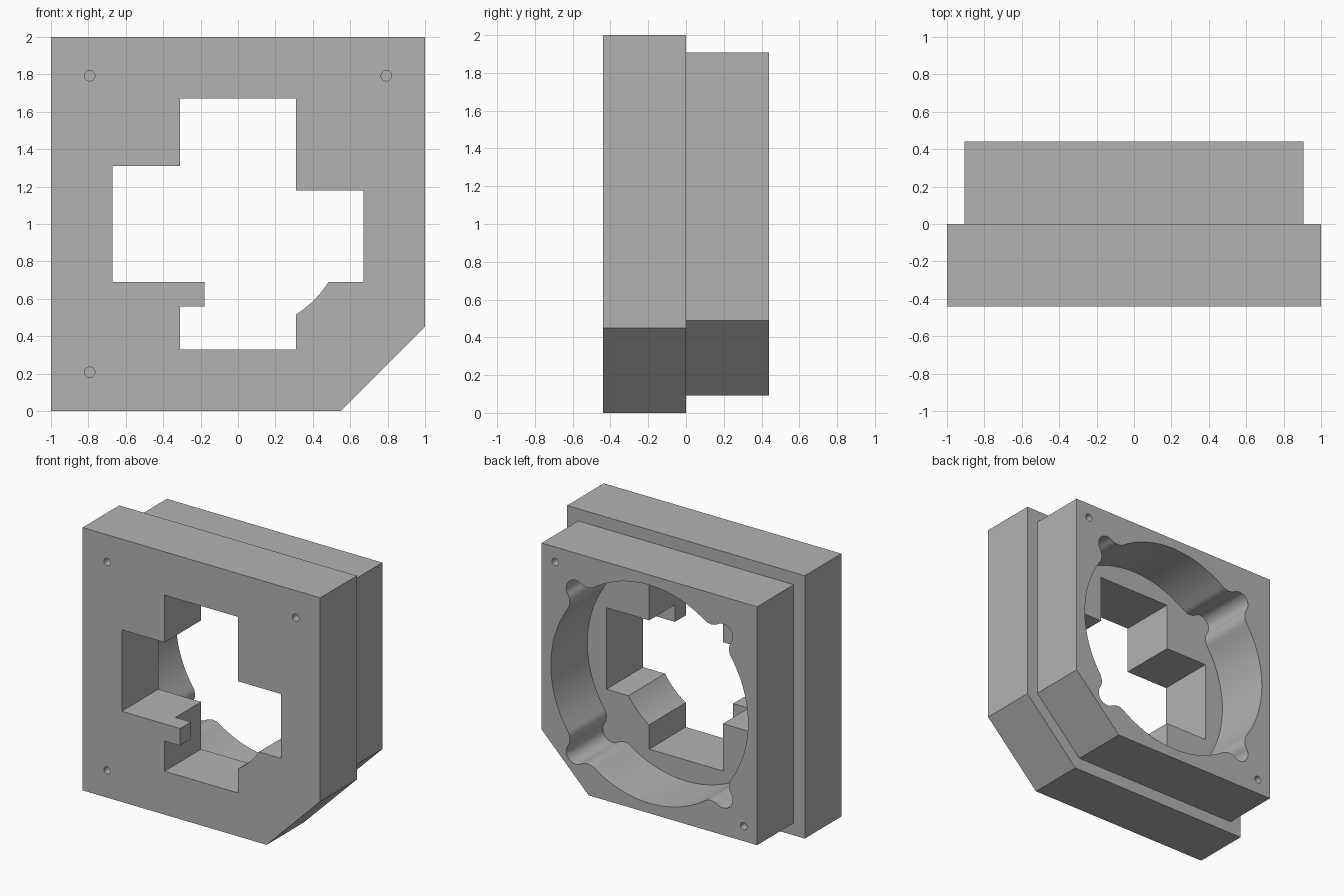
import bpy, bmesh
from math import sin, cos, acos, atan2, hypot, pi, radians
from mathutils import Vector

if "Cube" in bpy.data.objects:
    bpy.data.objects.remove(bpy.data.objects["Cube"], do_unlink=True)

grey = bpy.data.materials.new("neutral_grey")
grey.use_nodes = True
grey.diffuse_color = (0.45, 0.45, 0.45, 1)
grey.node_tree.nodes["Principled BSDF"].inputs["Base Color"].default_value = (0.45, 0.45, 0.45, 1)

CENTRE_Z = 1.0


def prism(name, outline, y0, y1):
    """Extrude an outline of (x, height from centre) points from y0 to y1."""
    bm = bmesh.new()
    verts = [bm.verts.new((x, y0, CENTRE_Z + z)) for x, z in outline]
    face = bm.faces.new(verts)
    moved = bmesh.ops.extrude_face_region(bm, geom=[face])["geom"]
    bmesh.ops.translate(bm, vec=(0, y1 - y0, 0),
                        verts=[v for v in moved if isinstance(v, bmesh.types.BMVert)])
    bmesh.ops.recalc_face_normals(bm, faces=bm.faces)
    mesh = bpy.data.meshes.new(name)
    bm.to_mesh(mesh)
    bm.free()
    mesh.materials.append(grey)
    obj = bpy.data.objects.new(name, mesh)
    bpy.context.collection.objects.link(obj)
    return obj


def arc(cx, cz, r, a0, a1, n):
    return [(cx + r * cos(a0 + (a1 - a0) * i / n), cz + r * sin(a0 + (a1 - a0) * i / n))
            for i in range(n + 1)]


def combine(target, tool, operation):
    """Apply a boolean and discard the tool."""
    mod = target.modifiers.new("boolean", "BOOLEAN")
    mod.solver = "EXACT"
    mod.operation = operation
    mod.object = tool
    bpy.context.view_layer.objects.active = target
    bpy.ops.object.modifier_apply(modifier=mod.name)
    bpy.data.objects.remove(tool, do_unlink=True)


def plate(name, half, chamfer, y0, y1):
    """Square plate with its lower +x corner cut off."""
    return prism(name, [(-half, -half), (half - chamfer, -half), (half, chamfer - half),
                        (half, half), (-half, half)], y0, y1)


def box_outline(x0, x1, z0, z1):
    return [(x0, z0), (x1, z0), (x1, z1), (x0, z1)]


def bore_outline(R, lobe_d, lobe_r, fillet):
    """Round bore with four corner lobes, blended by rounded shoulders."""
    spread = acos(((R + fillet) ** 2 + lobe_d ** 2 - (lobe_r + fillet) ** 2)
                  / (2 * (R + fillet) * lobe_d))
    # one lobe, laid out on the +x axis
    fx, fz = (R + fillet) * cos(spread), (R + fillet) * sin(spread)
    to_lobe = atan2(-fz, lobe_d - fx)
    lobe_a = to_lobe + pi
    shoulder = arc(fx, fz, fillet, to_lobe, spread - pi, 10)
    lower = [(x, -z) for x, z in reversed(shoulder)]
    lobe = lower + arc(lobe_d, 0, lobe_r, -lobe_a, lobe_a, 20)[1:-1] + shoulder
    points = []
    for k in range(4):
        a = pi / 4 + k * pi / 2
        points += [(x * cos(a) - z * sin(a), x * sin(a) + z * cos(a)) for x, z in lobe]
        points += arc(0, 0, R, a + spread, a + pi / 2 - spread, 24)[1:-1]
    return points


DEPTH, TAB = 0.44, 0.13
ARM, REACH, ROUND = 0.31, 0.67, 0.575

# Front plate with a cross opening, one inner corner rounded out
front = plate("front_plate", 1.0, 0.45, -DEPTH, 0)
edge = (ROUND ** 2 - ARM ** 2) ** 0.5
corner_a = atan2(ARM, edge)
cross = [(REACH, -ARM), (REACH, ARM), (ARM, ARM), (ARM, REACH), (-ARM, REACH), (-ARM, ARM),
         (-REACH, ARM), (-REACH, -ARM), (-ARM, -ARM), (-ARM, -REACH), (ARM, -REACH)]
cross += arc(0, 0, ROUND, corner_a - pi / 2, -corner_a, 16)
combine(front, prism("cross_cutter", cross, -0.6, 0.2), "DIFFERENCE")

# Thin tabs at the front of the opening
for tab in (box_outline(ARM, REACH, 0.18, ARM), box_outline(-ARM, -0.18, -0.44, -ARM)):
    combine(front, prism("tab", tab, -DEPTH, TAB - DEPTH), "UNION")

# Back plate with the lobed bore
back = plate("back_plate", 0.907, 0.395, 0, DEPTH)
combine(back, prism("bore_cutter", bore_outline(0.83, 0.877, 0.08, 0.1), -0.2, 0.6), "DIFFERENCE")

# Blind screw holes
HOLE, HOLE_R, HOLE_DEPTH = 0.793, 0.028, 0.2
for target, face_y, inward, spots in (
        (front, -DEPTH, 1, ((-1, 1), (1, 1), (-1, -1))),
        (back, DEPTH, -1, ((1, 1), (-1, -1)))):
    for sx, sz in spots:
        ring = arc(sx * HOLE, sz * HOLE, HOLE_R, 0, 2 * pi, 24)[:-1]
        ends = sorted((face_y - inward * 0.1, face_y + inward * HOLE_DEPTH))
        combine(target, prism("hole_cutter", ring, *ends), "DIFFERENCE")

# Smooth the bore while keeping hard edges crisp
bpy.ops.object.select_all(action="DESELECT")
for obj in (front, back):
    obj.select_set(True)
bpy.context.view_layer.objects.active = front
bpy.ops.object.shade_smooth_by_angle(angle=radians(30))
